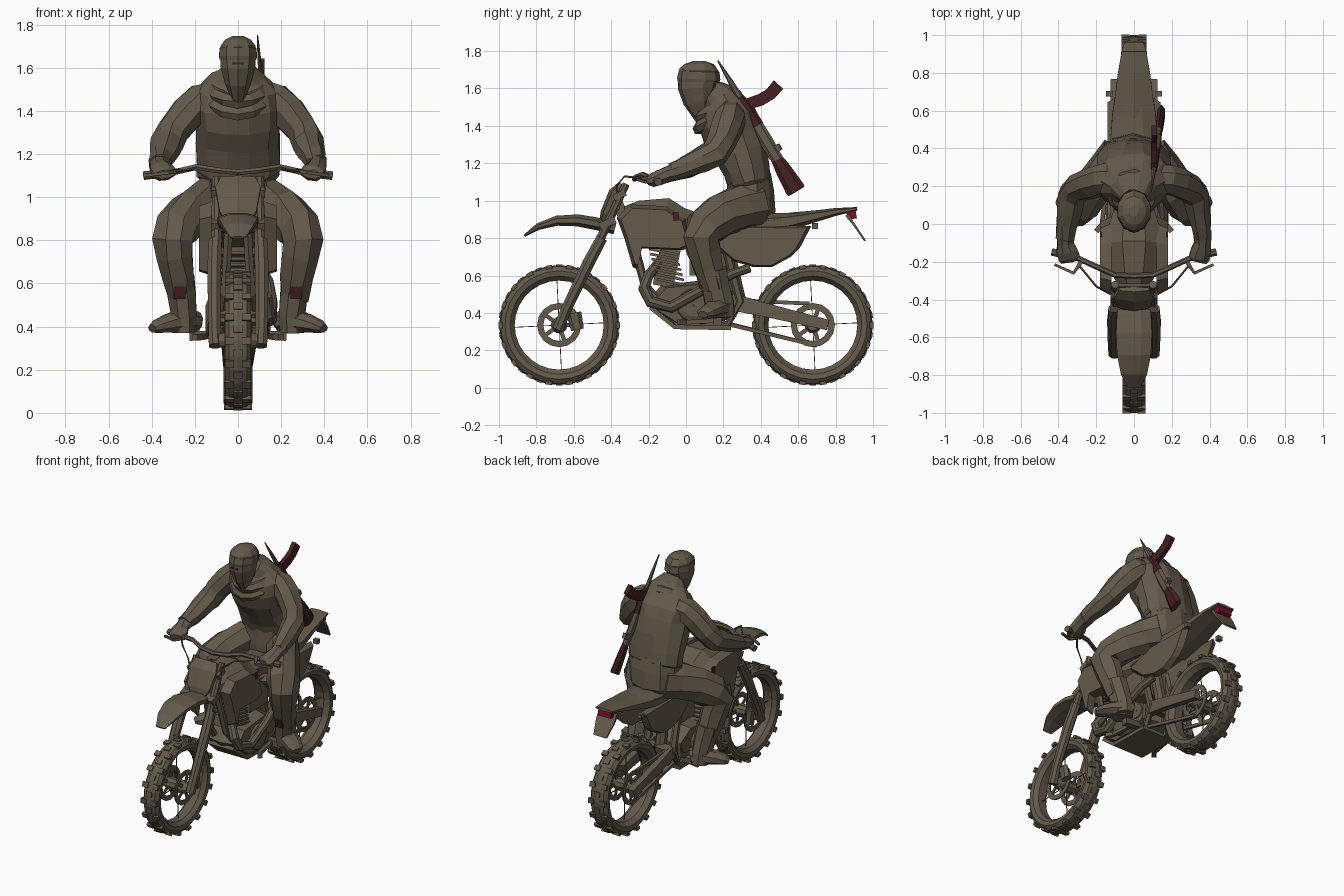
import bpy, bmesh, math, random
from mathutils import Vector, Matrix
random.seed(4)

def material(name, col):
    m = bpy.data.materials.new(name)
    m.diffuse_color = (*col, 1)
    return m

KHAKI = material("khaki brown", (0.125, 0.103, 0.070))
DARK = material("dark red", (0.056, 0.014, 0.016))
RED = material("tail red", (0.20, 0.004, 0.020))

def finish(name, bm, m):
    bmesh.ops.recalc_face_normals(bm, faces=bm.faces[:])
    me = bpy.data.meshes.new(name)
    bm.to_mesh(me)
    bm.free()
    me.materials.append(m)
    ob = bpy.data.objects.new(name, me)
    bpy.context.collection.objects.link(ob)
    return ob

def loft(name, secs, m=KHAKI, sides=8, ref=(1, 0, 0), mirror=False, jit=0.0):
    """Skin elliptical sections (x, y, z, radius along ref, other radius)."""
    bm = bmesh.new()
    P = [Vector(s[:3]) for s in secs]
    k = 1 / math.cos(math.pi / sides)
    for sx in ((1, -1) if mirror else (1,)):
        rings = []
        for i, s in enumerate(secs):
            t = (P[min(i + 1, len(P) - 1)] - P[max(i - 1, 0)]).normalized()
            a = Vector(ref)
            a = (a - t * a.dot(t)).normalized()
            b = t.cross(a)
            ring = []
            for j in range(sides):
                w = (j + 0.5) * 2 * math.pi / sides
                v = P[i] + a * (s[3] * k * math.cos(w)) + b * (s[-1] * k * math.sin(w))
                v += Vector([random.uniform(-jit, jit) for _ in range(3)])
                ring.append(bm.verts.new((v.x * sx, v.y, v.z)))
            rings.append(ring)
        for r, q in zip(rings, rings[1:]):
            for j in range(sides):
                n = (j + 1) % sides
                bm.faces.new((r[j], r[n], q[n], q[j]))
        bm.faces.new(rings[0])
        bm.faces.new(rings[-1])
    return finish(name, bm, m)

def plate(name, pts, x0, x1, m=KHAKI, mirror=False, inset=0.8):
    """Side profile in (y, z) extruded from x0 to x1, outer face drawn in a little."""
    bm = bmesh.new()
    cy, cz = (sum(p[i] for p in pts) / len(pts) for i in (0, 1))
    for sx in ((1, -1) if mirror else (1,)):
        A = [bm.verts.new((sx * x0, y, z)) for y, z in pts]
        B = [bm.verts.new((sx * x1, cy + (y - cy) * inset, cz + (z - cz) * inset)) for y, z in pts]
        bm.faces.new(A)
        bm.faces.new(B)
        for i in range(len(pts)):
            n = (i + 1) % len(pts)
            bm.faces.new((A[i], A[n], B[n], B[i]))
    return finish(name, bm, m)

def boxes(name, items, m=KHAKI):
    """Boxes given as (centre, size, rotation about x)."""
    bm = bmesh.new()
    for c, s, r in items:
        bmesh.ops.create_cube(bm, size=1, matrix=Matrix.Translation(c) @ Matrix.Rotation(r, 4, 'X')
                              @ Matrix.Diagonal((*s, 1)))
    return finish(name, bm, m)

def lathe(name, prof, y, z, m=KHAKI, seg=28):
    """Closed (x, r) profile turned about an axle along x."""
    bm = bmesh.new()
    rings = [[bm.verts.new((x, y + r * math.cos(w), z + r * math.sin(w))) for x, r in prof]
             for w in (2 * math.pi * i / seg for i in range(seg))]
    for i in range(seg):
        a, b = rings[i], rings[(i + 1) % seg]
        for j in range(len(prof)):
            n = (j + 1) % len(prof)
            bm.faces.new((a[j], a[n], b[n], b[j]))
    return finish(name, bm, m)

# ---- wheels
for tag, yc, ZC, w in (("front", -0.678, .335, 0.055), ("rear", 0.678, .335, 0.062)):
    lathe(tag + "_tyre", [(-.03, .238), (-w, .262), (-w - .005, .29), (-w * .75, .314), (0, .321), (w * .75, .314),
                          (w + .005, .29), (w, .262), (.03, .238)], yc, ZC)
    knobs = []
    for i in range(36):
        a = 2 * math.pi * i / 36
        for x in ((0,) if i % 2 else (-w * .72, w * .72)):
            knobs.append(((x, yc + .314 * math.cos(a), ZC + .314 * math.sin(a)), (.042, .02, .034), a))
    boxes(tag + "_tyre_knobs", knobs)
    lathe(tag + "_hub", [(-.09, .005), (-.09, .03), (-.05, .045), (.05, .045), (.09, .03), (.09, .005)], yc, ZC, seg=10)
    for sx in (1, -1):
        lathe(tag + "_brake_ring", [(sx * .055, .085), (sx * .055, .118), (sx * .063, .118), (sx * .063, .085)], yc, ZC, seg=16)
    boxes(tag + "_ring_arms", [((sx * .059, yc + .065 * math.cos(a), ZC + .065 * math.sin(a)), (.008, .07, .022), a)
                               for sx in (1, -1) for a in (i * 2 * math.pi / 5 for i in range(5))])
    boxes(tag + "_spokes", [((0, yc + .14 * math.cos(a), ZC + .14 * math.sin(a)), (.005, .2, .004), a)
                            for a in (i * math.pi / 2 + .05 for i in range(4))])

# ---- front end
loft("fork_upper", [(.10, -.32, 1.09, .02), (.10, -.47, .77, .024)], mirror=True)
loft("fork_lower", [(.105, -.45, .80, .03), (.11, -.52, .67, .032), (.11, -.64, .42, .028), (.105, -.685, .31, .03)], mirror=True)
loft("brake_caliper", [(.085, -.60, .40, .02, .035), (.085, -.58, .31, .02, .03)], sides=6, mirror=True)
boxes("fork_clamps", [((0, -.355, 1.03), (.25, .07, .035), .45), ((0, -.42, .88), (.25, .09, .04), .45),
                      ((0, -.35, .95), (.06, .06, .18), .45)])
loft("front_plate", [(0, -.45, .88, .05, .012), (0, -.43, .93, .085, .025), (0, -.38, 1.04, .105, .03),
                     (0, -.345, 1.09, .08, .015)], sides=6)
loft("front_fender", [(0, -.865, .812, .035, .006), (0, -.79, .862, .07, .018), (0, -.69, .893, .09, .027),
                      (0, -.58, .895, .095, .032), (0, -.48, .877, .09, .034), (0, -.38, .85, .075, .03)])
loft("handlebar", [(.435, -.15, 1.10, .013), (.30, -.18, 1.115, .013), (.19, -.23, 1.14, .013),
                   (.10, -.27, 1.125, .013), (0, -.275, 1.115, .013)], sides=6, ref=(0, 0, 1), mirror=True)
loft("grip", [(.435, -.148, 1.10, .020), (.32, -.175, 1.112, .018)], ref=(0, 0, 1), mirror=True)
loft("lever", [(.42, -.215, 1.10, .007), (.32, -.26, 1.115, .008), (.28, -.20, 1.12, .012)], sides=4, ref=(0, 0, 1), mirror=True)
loft("cable", [(.29, -.22, 1.12, .004), (.20, -.33, 1.13, .004), (.13, -.37, 1.08, .004), (.11, -.36, .95, .004)],
     sides=4, ref=(0, 1, 1), mirror=True)

# ---- tank, seat and bodywork
loft("tank", [(0, -.33, .90, .08, .07), (0, -.26, .90, .12, .10), (0, -.11, .885, .15, .13), (0, -.02, .865, .135, .095),
              (0, .10, .85, .10, .07)])
plate("shroud", [(-.37, .91), (-.30, .98), (-.10, .97), (.0, .90), (.04, .76), (-.02, .735), (-.24, .745),
                 (-.265, .635), (-.285, .645), (-.33, .80)], .12, .18, mirror=True, inset=.88)
boxes("tank_badge", [((sx * .176, -.055, .915), (.009, .03, .045), 0) for sx in (1, -1)], DARK)
loft("seat", [(0, -.02, .87, .09, .075), (0, .2, .87, .12, .07), (0, .45, .885, .125, .05), (0, .62, .905, .10, .03)])
loft("rear_fender", [(0, .38, .86, .13, .045), (0, .58, .895, .115, .038), (0, .68, .915, .10, .028),
                     (0, .80, .94, .085, .018), (0, .915, .957, .065, .008)], sides=6)
plate("side_panel", [(.10, .80), (.33, .87), (.67, .865), (.61, .75), (.56, .70), (.46, .645), (.36, .645),
                     (.24, .68)], .10, .14, mirror=True, inset=.9)
boxes("tail_light", [((0, .885, .927), (.10, .05, .05), .15)], RED)
loft("mud_flap", [(0, .86, .925, .07, .01), (0, .90, .87, .07, .006), (0, .958, .785, .05, .005)], sides=4)
boxes("rear_indicators", [((sx * .13, .69, .865), (.035, .03, .03), 0) for sx in (1, -1)])

# ---- engine and frame
plate("engine_case", [(-.21, .46), (-.13, .55), (.14, .58), (.28, .50), (.27, .38), (.10, .325), (-.05, .325), (-.17, .40)],
      0, .125, mirror=True, inset=.85)
for sx in (1, -1):
    lathe("engine_cover", [(sx * .10, .005), (sx * .10, .10), (sx * .14, .085), (sx * .15, .06), (sx * .15, .005)], .04, .44, seg=14)
    lathe("small_cover", [(sx * .09, .005), (sx * .09, .065), (sx * .13, .05), (sx * .13, .005)], .18, .46, seg=10)
boxes("cylinder_fins", [((0, -.08 - .007 * i, .565 + .027 * i), (.19, .155, .014), -.2) for i in range(7)]
      + [((0, -.10, .66), (.13, .11, .24), -.2)])
boxes("intake_box", [((0, .12, .70), (.16, .2, .2), 0), ((0, -.12, .78), (.12, .10, .06), 0)])
loft("bash_plate", [(0, -.19, .43, .10, .012), (0, -.06, .325, .12, .012), (0, .24, .32, .12, .012)], sides=4)
loft("frame_cradle", [(.04, -.32, .92, .02), (.06, -.22, .55, .02), (.09, -.05, .345, .018), (.09, .22, .335, .018),
                      (.10, .29, .46, .022), (.10, .20, .80, .02)], sides=6, mirror=True)
loft("exhaust_pipe", [(.03, -.13, .69, .024), (.09, -.20, .60, .026), (.13, -.225, .53, .03), (.14, -.19, .46, .03),
                      (.15, -.08, .43, .028), (.155, .08, .52, .026), (.14, .25, .61, .024), (.12, .34, .64, .022)], ref=(1, 0, .3))
loft("swingarm", [(.085, .24, .46, .022, .045), (.10, .45, .41, .022, .036), (.105, .76, .335, .02, .028)], sides=4, mirror=True)
loft("chain_lower", [(-.07, .20, .35, .009, .010), (-.06, .70, .225, .009, .010)], sides=4)
loft("brake_rod", [(.08, .20, .345, .009, .010), (.06, .68, .23, .009, .010)], sides=4)
loft("chain_upper", [(-.075, .22, .47, .009, .010), (-.075, .66, .45, .009, .010)], sides=4)
boxes("swingarm_bridge", [((0, .31, .45), (.18, .06, .07), -.2)])
loft("rear_shock", [(0, .22, .75, .035), (0, .29, .45, .035)])
loft("foot_peg", [(.09, .17, .365, .018), (.225, .17, .355, .022)], sides=4, ref=(0, 0, 1), mirror=True)
loft("pedal", [(.15, .17, .36, .012), (.17, .0, .35, .012), (.20, -.04, .35, .015)], sides=4, mirror=True)

# ---- rider body
J = .006
loft("hips", [(0, .32, .90, .14, .11), (0, .345, .96, .175, .128), (0, .345, 1.05, .18, .125), (0, .335, 1.13, .17, .115)], sides=10, jit=J)
loft("jacket", [(0, .345, 1.08, .175, .10), (0, .34, 1.10, .19, .118), (0, .325, 1.17, .195, .128), (0, .295, 1.26, .19, .145),
                (0, .255, 1.35, .195, .16), (0, .225, 1.43, .205, .155), (0, .20, 1.50, .18, .125), (0, .18, 1.56, .12, .09),
                (0, .14, 1.59, .07, .06)], sides=12, jit=J)
loft("sleeve", [(.12, .24, 1.455, .078), (.175, .235, 1.445, .08), (.23, .22, 1.395, .078), (.295, .19, 1.31, .072),
                (.325, .155, 1.25, .072), (.34, .08, 1.215, .063), (.355, .0, 1.18, .055), (.362, -.07, 1.15, .046)],
     ref=(1, 0, 1), mirror=True, jit=J)
loft("glove", [(.362, -.04, 1.16, .050, .046), (.364, -.10, 1.14, .043, .040), (.355, -.14, 1.125, .055, .040),
               (.345, -.18, 1.11, .056, .034), (.34, -.20, 1.105, .045, .02)], mirror=True, jit=.003)
loft("trouser_leg", [(.08, .37, .985, .10, .12), (.145, .29, .965, .098, .115), (.22, .19, .92, .098, .11), (.285, .105, .855, .098, .106),
                     (.302, .08, .80, .092, .094), (.292, .095, .73, .084, .088), (.272, .125, .63, .073, .076),
                     (.262, .15, .53, .06)], mirror=True, jit=J)
loft("boot_shaft", [(.272, .14, .63, .07, .076), (.258, .16, .53, .062, .074), (.25, .178, .45, .058, .076),
                    (.25, .185, .375, .055, .075)], mirror=True, jit=.003)
loft("boot_foot", [(.19, .225, .42, .045, .045), (.24, .19, .43, .058, .065), (.32, .14, .415, .042, .06), (.375, .105, .40, .03, .05),
                   (.398, .09, .39, .018, .03)], ref=(0, 0, 1), mirror=True)
boxes("shin_patch", [((sx * .27, .08, .56), (.055, .03, .06), .25) for sx in (1, -1)], DARK)

# ---- head and scarf
loft("head", [(0, .13, 1.46, .065, .065), (0, .085, 1.475, .035, .055), (0, .07, 1.53, .06, .08), (0, .06, 1.60, .08, .098),
              (0, .065, 1.66, .083, .104), (0, .07, 1.70, .08, .10), (0, .07, 1.73, .06, .075), (0, .07, 1.747, .025, .03)], sides=10)
loft("cap_band", [(0, .068, 1.635, .084, .106), (0, .068, 1.65, .088, .110), (0, .07, 1.69, .086, .104), (0, .07, 1.70, .07, .09)], sides=10)
boxes("eye_slit", [((0, -.038, 1.62), (.05, .009, .009), 0)], DARK)
for n, (r, zc, tilt, th) in enumerate(((.108, 1.50, .06, .032), (.118, 1.46, .075, .028))):
    loft("scarf_%d" % n, [(r * math.cos(a), .172 + r * .9 * math.sin(a), zc + tilt * math.sin(a), th)
                          for a in (2 * math.pi * i / 12 for i in range(13))], sides=6, ref=(0, 0, 1), jit=.003)

# ---- slung rifle
A, B = Vector((.09, .17, 1.75)), Vector((.145, .59, 1.05))
def along(*secs):
    return [(*A.lerp(B, t), ra, rb) for t, ra, rb in secs]
loft("rifle_barrel", along((0, .003, .003), (.15, .008, .012), (.36, .012, .018)), sides=6)
loft("rifle_handguard", along((.28, .014, .018), (.34, .018, .03), (.50, .018, .032)), DARK, sides=6)
loft("rifle_receiver", along((.49, .016, .03), (.60, .018, .032), (.76, .016, .028)), sides=6)
loft("rifle_stock", along((.73, .014, .025), (.82, .018, .036), (.98, .02, .046), (1.0, .018, .044)), DARK, sides=6)
loft("rifle_magazine", [(.105, .31, 1.51, .015, .030), (.106, .40, 1.54, .015, .032), (.107, .45, 1.57, .015, .032),
                        (.108, .495, 1.62, .015, .034)], DARK, sides=4)
loft("rifle_grip", [(.12, .45, 1.26, .014, .022), (.13, .505, 1.29, .014, .018)], sides=4)
